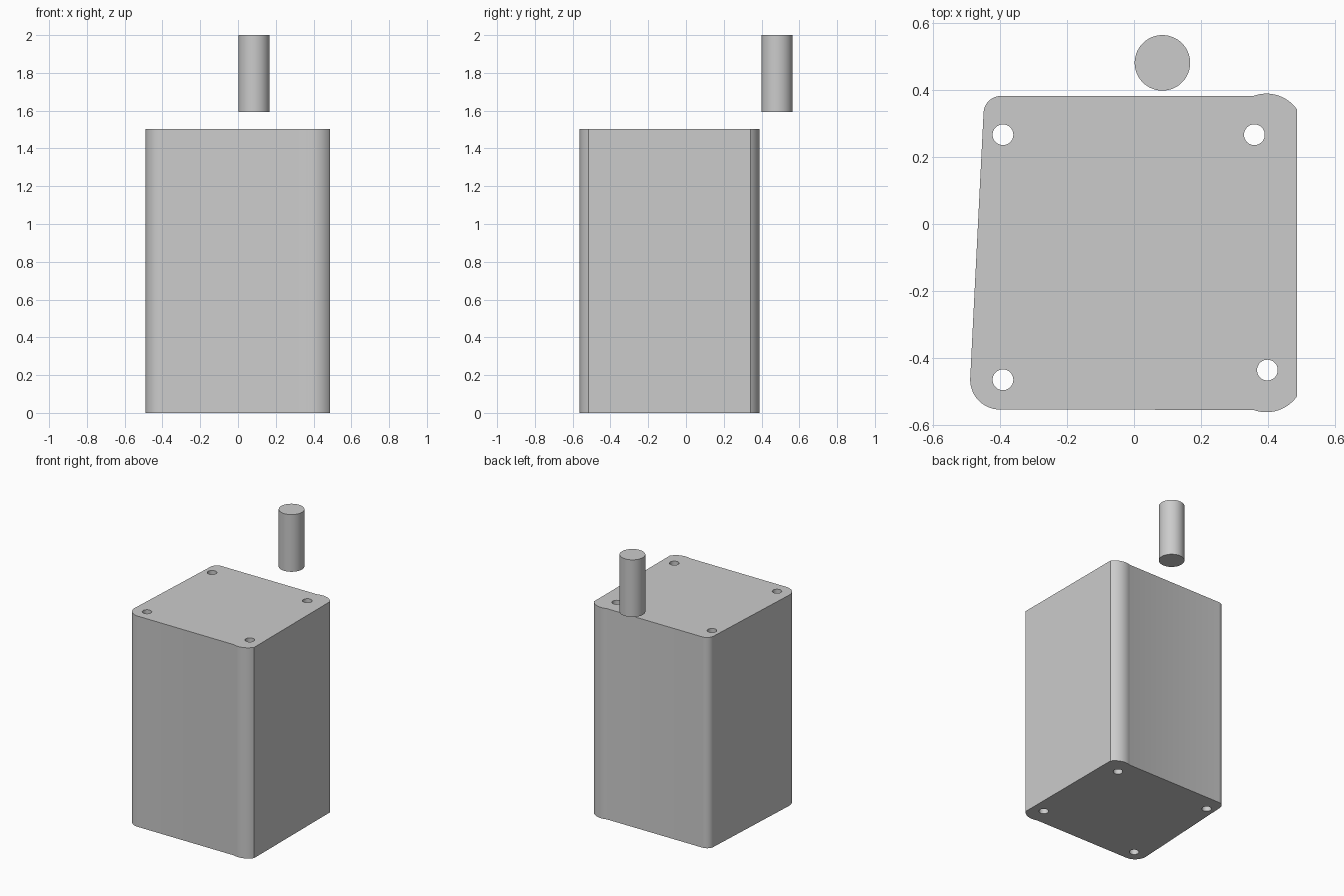
import bpy, bmesh
from math import sin, cos, radians, acos, asin, degrees

if "Cube" in bpy.data.objects:
    bpy.data.objects.remove(bpy.data.objects["Cube"])

BODY_TOP = 1.503


def arc(cx, cy, r, a0, a1, n=20):
    return [(cx + r * cos(radians(a0 + (a1 - a0) * i / n)),
             cy + r * sin(radians(a0 + (a1 - a0) * i / n))) for i in range(n + 1)]


def circle(cx, cy, r, n=48):
    return arc(cx, cy, r, 0, 360, n)[:-1]


def prism(name, outline, z0, z1):
    """Extrude a counter-clockwise outline from z0 to z1."""
    bm = bmesh.new()
    face = bm.faces.new([bm.verts.new((x, y, z0)) for x, y in outline])
    new = bmesh.ops.extrude_face_region(bm, geom=[face], use_keep_orig=True)["geom"]
    verts = [v for v in new if isinstance(v, bmesh.types.BMVert)]
    bmesh.ops.translate(bm, verts=verts, vec=(0, 0, z1 - z0))
    bmesh.ops.recalc_face_normals(bm, faces=bm.faces)
    mesh = bpy.data.meshes.new(name)
    bm.to_mesh(mesh)
    bm.free()
    obj = bpy.data.objects.new(name, mesh)
    bpy.context.collection.objects.link(obj)
    return obj


def activate(obj):
    bpy.ops.object.select_all(action='DESELECT')
    obj.select_set(True)
    bpy.context.view_layer.objects.active = obj


# Block outline: right corners bulge past the straight front and back edges
R = 0.112
CX, FRONT_Y, BACK_Y = 0.396, -0.451, 0.278
side = degrees(acos((0.488 - CX) / R))
bulge = 180 - degrees(asin((0.383 - BACK_Y) / R))
outline = (arc(CX, FRONT_Y, R, -bulge, -side)
           + arc(CX, BACK_Y, R, side, bulge)
           + arc(-0.398, 0.331, 0.052, 90, 177)
           + arc(-0.401, -0.466, 0.089, 177, 270))
block = prism("block", outline, 0, BODY_TOP)

# Four vertical through holes
for i, (x, y) in enumerate([(-0.392, 0.267), (0.360, 0.267),
                            (-0.392, -0.466), (0.399, -0.437)]):
    cutter = prism(f"hole_cutter_{i + 1}", circle(x, y, 0.031), -0.1, BODY_TOP + 0.1)
    cutter.hide_render = True
    mod = block.modifiers.new("hole", 'BOOLEAN')
    mod.operation = 'DIFFERENCE'
    mod.solver = 'EXACT'
    mod.object = cutter
    activate(block)
    bpy.ops.object.modifier_apply(modifier=mod.name)
    bpy.data.objects.remove(cutter, do_unlink=True)

# Separate pin floating behind and above the block
pin = prism("pin", circle(0.085, 0.482, 0.083, 64), 1.592, 2.0)

for obj in (block, pin):
    activate(obj)
    bpy.ops.object.shade_smooth_by_angle(angle=radians(30))
